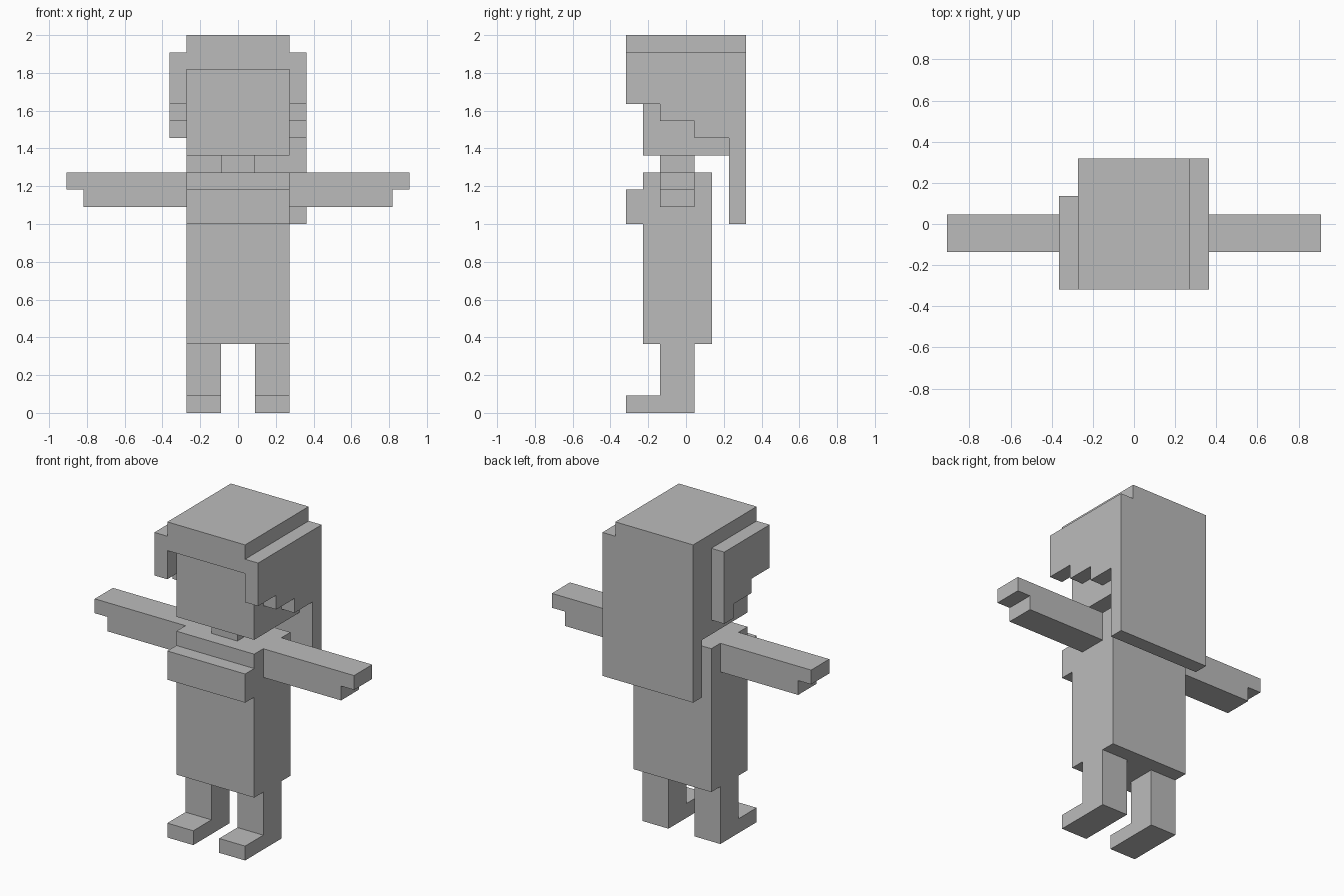
import bpy
import bmesh

if "Cube" in bpy.data.objects:
    bpy.data.objects.remove(bpy.data.objects["Cube"])

U = 1 / 11  # one block; the figure is 22 blocks tall

grey = bpy.data.materials.new("plain grey")
grey.diffuse_color = (0.5, 0.5, 0.5, 1)
grey.use_nodes = True
grey.node_tree.nodes["Principled BSDF"].inputs["Base Color"].default_value = grey.diffuse_color


def prism(name, profile, lo, hi, axis="x"):
    """Extrude a flat profile from lo to hi: (y, z) along x, or (x, z) along y."""
    def place(p, d):
        return (d * U, p[0] * U, p[1] * U) if axis == "x" else (p[0] * U, d * U, p[1] * U)

    bm = bmesh.new()
    face = bm.faces.new([bm.verts.new(place(p, lo)) for p in profile])
    ext = bmesh.ops.extrude_face_region(bm, geom=[face])
    offset = (((hi - lo) * U, 0, 0) if axis == "x" else (0, (hi - lo) * U, 0))
    moved = [v for v in ext["geom"] if isinstance(v, bmesh.types.BMVert)]
    bmesh.ops.translate(bm, verts=moved, vec=offset)
    bmesh.ops.recalc_face_normals(bm, faces=bm.faces)
    mesh = bpy.data.meshes.new(name)
    bm.to_mesh(mesh)
    bm.free()
    mesh.materials.append(grey)
    obj = bpy.data.objects.new(name, mesh)
    bpy.context.collection.objects.link(obj)
    return obj


def rect(a0, a1, z0, z1):
    return [(a0, z0), (a1, z0), (a1, z1), (a0, z1)]


# Legs with forward feet, and arms with thin hands
leg = [(-3.5, 0), (0.5, 0), (0.5, 4), (-1.5, 4), (-1.5, 1), (-3.5, 1)]
arm = [(3, 12), (9, 12), (9, 13), (10, 13), (10, 14), (3, 14)]
for side, s in (("left", -1), ("right", 1)):
    prism(side + "_leg", leg, min(s, 3 * s), max(s, 3 * s))
    prism(side + "_arm", [(x * s, z) for x, z in arm], -1.5, 0.5, axis="y")

# Torso with the raised chest band
prism("torso", [(-2.5, 4), (1.5, 4), (1.5, 14), (-2.5, 14),
                (-2.5, 13), (-3.5, 13), (-3.5, 11), (-2.5, 11)], -3, 3)

# Neck and head
prism("neck", rect(-1.5, 0.5, 14, 15), -1, 1)
prism("head", rect(-2.5, 2.5, 15, 20), -3, 3)

# Hair: cap with fringe and long back
prism("hair_cap_and_back", [(-3.5, 20), (-3.5, 22), (3.5, 22),
                            (3.5, 11), (2.5, 11), (2.5, 20)], -3, 3)

# Stepped side locks; the right one runs into the long back, the left one is short
steps = [(-3.5, 21), (-3.5, 18), (-1.5, 18), (-1.5, 17), (0.5, 17), (0.5, 16)]
prism("right_side_hair", steps + [(2.5, 16), (2.5, 11), (3.5, 11), (3.5, 21)], 3, 4)
prism("left_side_hair", steps + [(1.5, 16), (1.5, 21)], -4, -3)
